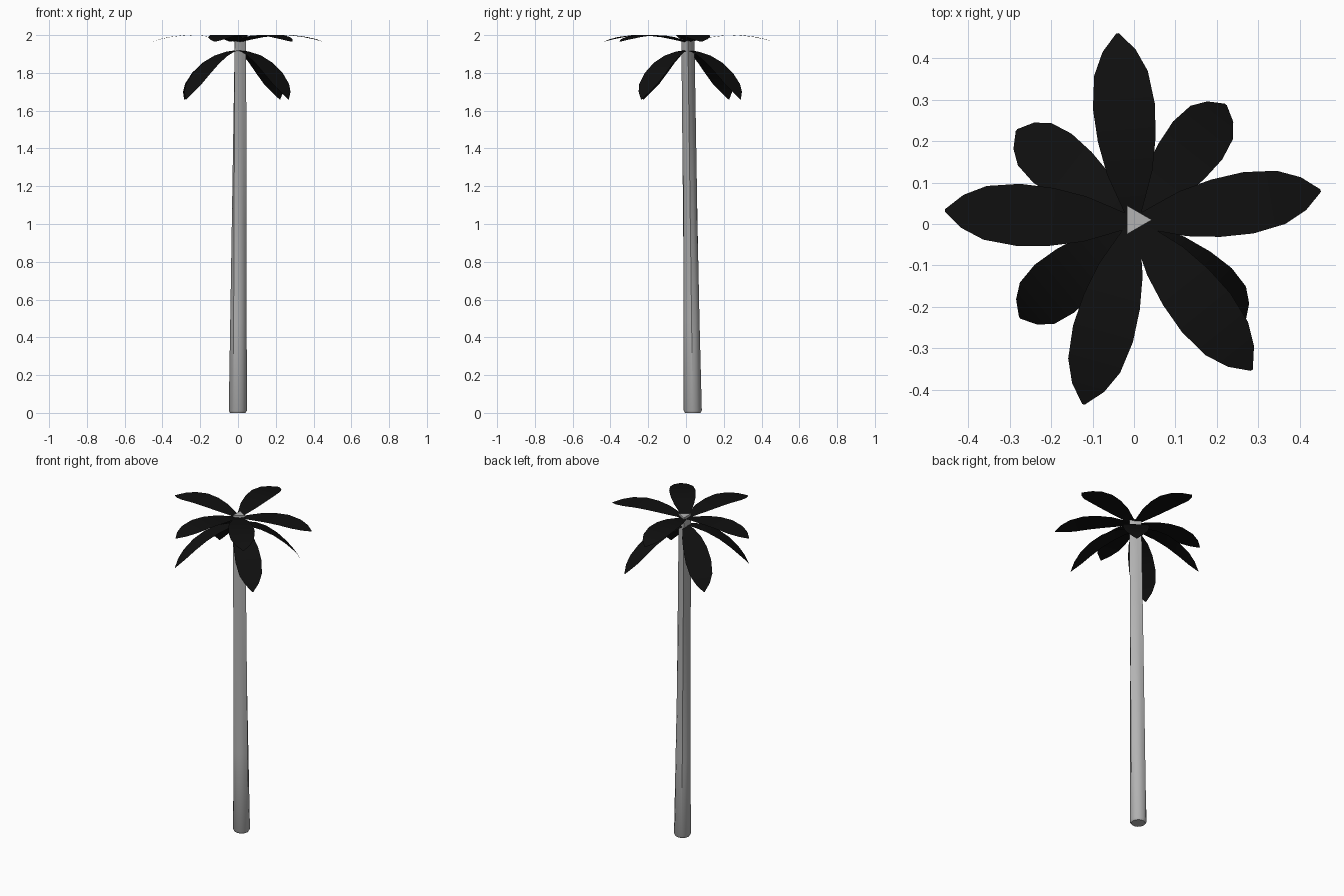
import bpy, bmesh, math
from mathutils import Vector

if "Cube" in bpy.data.objects:
    bpy.data.objects.remove(bpy.data.objects["Cube"])


def material(name, rgb):
    m = bpy.data.materials.new(name)
    m.diffuse_color = (*rgb, 1)
    m.use_nodes = True
    m.node_tree.nodes["Principled BSDF"].inputs["Base Color"].default_value = (*rgb, 1)
    return m


bark = material("grey bark", (0.45, 0.45, 0.45))
leaf_dark = material("near black leaf", (0.005, 0.005, 0.005))


def add_object(name, bm, mat):
    mesh = bpy.data.meshes.new(name)
    bm.to_mesh(mesh)
    bm.free()
    mesh.materials.append(mat)
    ob = bpy.data.objects.new(name, mesh)
    bpy.context.collection.objects.link(ob)
    bpy.ops.object.select_all(action="DESELECT")
    ob.select_set(True)
    bpy.context.view_layer.objects.active = ob
    bpy.ops.object.shade_smooth_by_angle(angle=math.radians(40))
    return ob


# Trunk: round foot lofted into a three-cornered top, leaning slightly
SIDES = 12
FOOT, TOP = Vector((-0.001, 0.036, 0)), Vector((0.003, 0.01, 1.98))
bm = bmesh.new()
rings = []
for t, shrink in ((0, 0.85), (0.006, 1), (0.25, 1), (0.5, 1), (0.75, 1), (1, 1)):
    c = FOOT.lerp(TOP, t)
    ring = []
    for i in range(SIDES):
        a = math.tau * i / SIDES
        tri = 0.02 / math.cos(a % (math.tau / 3) - math.pi / 3)
        r = ((1 - t) * 0.048 + t * tri) * shrink
        ring.append(bm.verts.new(c + Vector((r * math.cos(a), r * math.sin(a), 0))))
    rings.append(ring)
for lo, hi in zip(rings, rings[1:]):
    for i in range(SIDES):
        j = (i + 1) % SIDES
        bm.faces.new((lo[i], lo[j], hi[j], hi[i]))
bm.faces.new(rings[0][::-1])
bm.faces.new(rings[-1])
add_object("trunk", bm, bark)

# Leaf half widths from base to tip, and (radius, height) paths for both tiers
WIDTHS = (0.012, 0.032, 0.055, 0.070, 0.075, 0.065, 0.040, 0.003)
UPPER = ((0.0, 1.962), (0.055, 1.974), (0.12, 1.988), (0.20, 1.998),
         (0.28, 2.0), (0.36, 1.99), (0.415, 1.978), (0.457, 1.965))
LOWER = ((0.0, 1.92), (0.05, 1.913), (0.115, 1.892), (0.185, 1.853),
         (0.25, 1.80), (0.305, 1.742), (0.338, 1.70), (0.36, 1.66))


def leaf(name, degrees, path):
    a = math.radians(degrees)
    out = Vector((math.cos(a), math.sin(a), 0))
    side = Vector((-out.y, out.x, 0))
    bm = bmesh.new()
    rows = []
    for (r, z), w in zip(path, WIDTHS):
        c = Vector((0.0, 0.005, z)) + out * r
        rows.append([bm.verts.new(c + side * s * w) for s in (-1, 1)])
    for p, q in zip(rows, rows[1:]):
        bm.faces.new((p[0], q[0], q[1], p[1]))
    add_object(name, bm, leaf_dark)


# Five arching leaves on top, four drooping leaves below
for n, deg in enumerate((9.5, 95, 176.5, 254.5, 308.5)):
    leaf(f"upper_leaf_{n + 1}", deg, UPPER)
for n, deg in enumerate((52, 142, 220, 318)):
    leaf(f"lower_leaf_{n + 1}", deg, LOWER)
